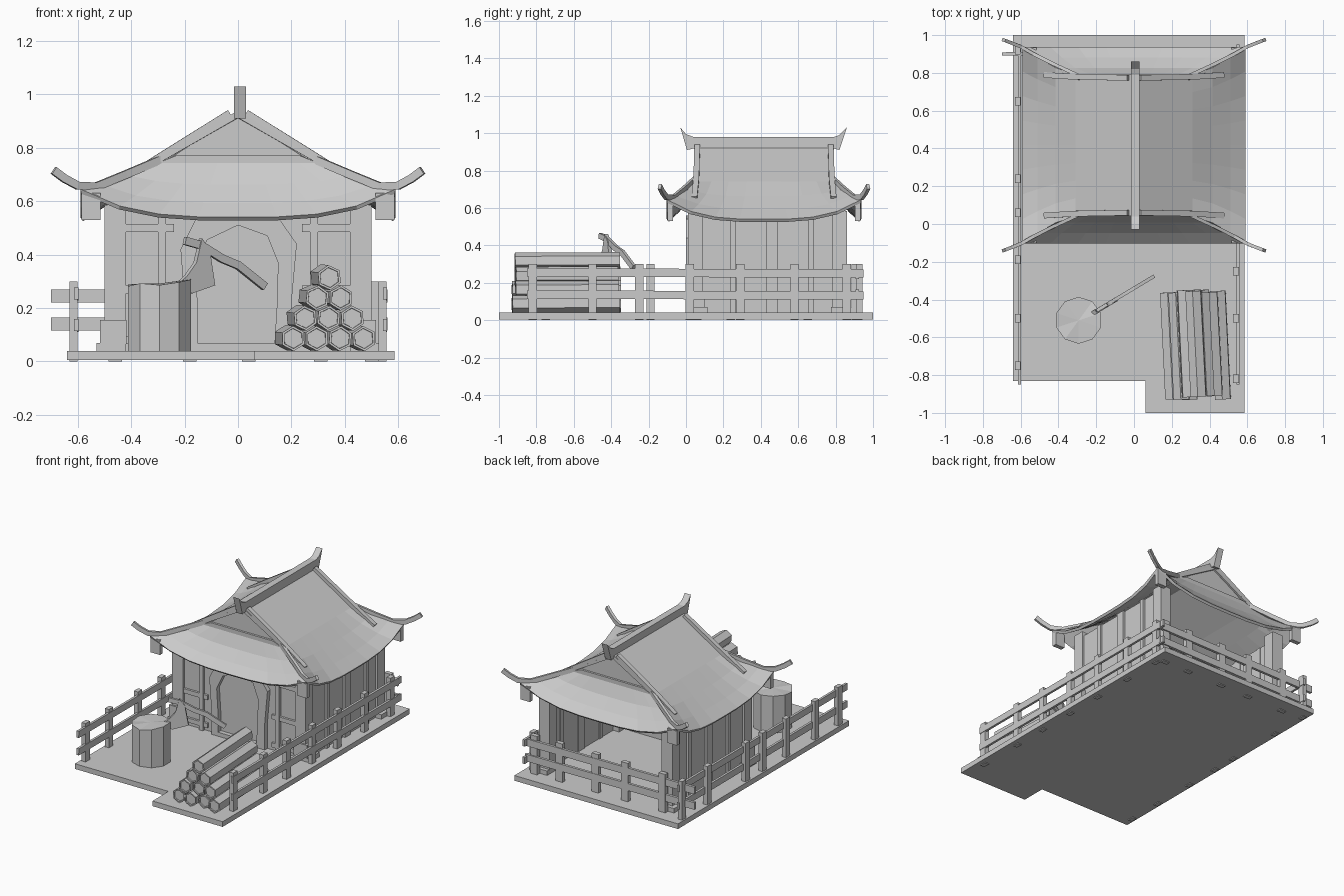
import bpy, bmesh, math, random
from mathutils import Vector, Matrix

random.seed(4)
if "Cube" in bpy.data.objects:
    bpy.data.objects.remove(bpy.data.objects["Cube"])

grey = bpy.data.materials.new("plain grey")
grey.use_nodes = True
COLOR = (0.6, 0.6, 0.6, 1)
grey.diffuse_color = COLOR
grey.node_tree.nodes["Principled BSDF"].inputs["Base Color"].default_value = COLOR


def finish(name, bm):
    bmesh.ops.recalc_face_normals(bm, faces=bm.faces)
    me = bpy.data.meshes.new(name)
    bm.to_mesh(me)
    bm.free()
    me.materials.append(grey)
    ob = bpy.data.objects.new(name, me)
    bpy.context.collection.objects.link(ob)
    return ob


def box(name, center, size):
    bm = bmesh.new()
    bmesh.ops.create_cube(bm, size=1)
    bmesh.ops.scale(bm, vec=size, verts=bm.verts)
    bmesh.ops.translate(bm, vec=center, verts=bm.verts)
    return finish(name, bm)


def prism(name, points, offset):
    """Extrude a flat outline of 3D points along an offset."""
    bm = bmesh.new()
    face = bm.faces.new([bm.verts.new(p) for p in points])
    new = bmesh.ops.extrude_face_region(bm, geom=[face])["geom"]
    moved = [g for g in new if isinstance(g, bmesh.types.BMVert)]
    bmesh.ops.translate(bm, vec=offset, verts=moved)
    return finish(name, bm)


def bar(name, path, width, height):
    """Sweep an upright rectangle along a path."""
    bm = bmesh.new()
    path = [Vector(p) for p in path]
    rings = []
    for i, p in enumerate(path):
        along = (path[min(i + 1, len(path) - 1)] - path[max(i - 1, 0)]).normalized()
        side = along.cross(Vector((0, 0, 1))).normalized()
        up = side.cross(along)
        rings.append([bm.verts.new(p + side * sx * width / 2 + up * sz * height / 2)
                      for sx, sz in ((-1, -1), (1, -1), (1, 1), (-1, 1))])
    for a, b in zip(rings, rings[1:]):
        for k in range(4):
            bm.faces.new((a[k], a[k - 1], b[k - 1], b[k]))
    bm.faces.new(rings[0])
    bm.faces.new(rings[-1])
    return finish(name, bm)


# Ground platform with the step out under the logs
outline = [(-.64, 1), (.585, 1), (.585, -1), (.06, -1), (.06, -.83), (-.64, -.83)]
prism("platform", [(x, y, .005) for x, y in outline], (0, 0, .035))

# Fences
for side, x, posts in (("right", .54, (-.82, -.5, -.25, .02, .29, .58, .86)),
                       ("left", -.615, (-.75, -.5, -.19, .06, .24, .65, .92))):
    for y in posts:
        box(side + "_fence_post", (x, y, .15), (.03, .045, .3))
    for z in (.137, .255):
        bar(side + "_fence_rail", [(x + .01, -.85, z), (x + .01, .95, z - .005)], .016, .045)
for x in (.5, .31, .04, -.18, -.46):
    box("back_fence_post", (x, .9, .15), (.05, .03, .3))
for z in (.14, .245):
    bar("back_fence_rail", [(-.7, .9, z), (.56, .915, z)], .018, .048)

# House walls and pillars
box("front_wall", (0, .045, .32), (.94, .03, .56))
for s in (-1, 1):
    box("side_wall", (s * .475, .43, .3), (.02, .8, .52))
    for y, w in ((.25, .03), (.46, .06), (.67, .03)):
        box("side_pillar", (s * .48, y, .3), (.04, w, .52))
    for y in (.05, .82):
        box("corner_pillar", (s * .46, y, .31), (.08, .08, .55))
        box("pillar_foot", (s * .475, y + .01, .055), (.11, .11, .03))
    box("front_pillar_base", (s * .467, .05, .11), (.1, .1, .09))
    box("front_post", (s * .285, .025, .31), (.03, .03, .54))
    for z in (.08, .27, .5):
        box("front_crossbar", (s * .34, .025, z), (.2, .02, .03))
box("door_sill", (0, .015, .052), (.3, .03, .03))

# Arched door frame between an inner and an outer line
inner = [(-.15, .04), (-.15, .2), (-.16, .36), (-.115, .455), (0, .51),
         (.11, .47), (.15, .37), (.145, .2), (.135, .04)]
outer = [(-.2, .04), (-.2, .22), (-.215, .42), (-.16, .53), (0, .56),
         (.15, .54), (.22, .44), (.2, .22), (.2, .04)]
for i in range(len(inner) - 1):
    quad = (inner[i], inner[i + 1], outer[i + 1], outer[i])
    prism("door_frame", [(x, 0, z) for x, z in quad], (0, .04, 0))

# Roof: curved rings from eave up to the gable base, then the ridge
CY, N = .417, 8
LEVELS = [(.59, .52, .54, .105), (.51, .465, .593, .07), (.415, .41, .662, .035),
          (.31, .375, .742, 0)]
bm = bmesh.new()
rings = []
for a, b, z, lift in LEVELS:
    ring = []
    for (x0, y0), (x1, y1) in (((-1, -1), (1, -1)), ((1, -1), (1, 1)),
                               ((1, 1), (-1, 1)), ((-1, 1), (-1, -1))):
        for k in range(N):
            t = k / N
            rise = lift * abs(2 * t - 1) ** 3.2
            ring.append(bm.verts.new((a * (x0 + (x1 - x0) * t),
                                      CY + b * (y0 + (y1 - y0) * t), z + rise)))
    rings.append(ring)
for lo, hi in zip(rings, rings[1:]):
    for k in range(4 * N):
        j = (k + 1) % (4 * N)
        bm.faces.new((lo[k], lo[j], hi[j], hi[k]))
top = rings[-1]
front_peak, back_peak = [bm.verts.new((0, CY + s * .375, .94)) for s in (-1, 1)]
gables = [bm.faces.new(top[0:N + 1] + [front_peak]),
          bm.faces.new(top[2 * N:3 * N + 1] + [back_peak])]
bm.faces.new(top[N:2 * N + 1] + [back_peak, front_peak])
bm.faces.new(top[3 * N:] + [top[0], front_peak, back_peak])
# Recessed triangular panel in each gable
bmesh.ops.recalc_face_normals(bm, faces=bm.faces)
bmesh.ops.inset_individual(bm, faces=gables, thickness=.028, depth=0)
bmesh.ops.inset_individual(bm, faces=gables, thickness=.001, depth=-.012)
roof = finish("roof", bm)
thick = roof.modifiers.new("thickness", "SOLIDIFY")
thick.thickness = .018
thick.offset = -1

# Ridge beam with upturned ends
ridge = [(-.03, 1.03), (.0, .995), (.04, .98), (.79, .98), (.82, .99), (.86, 1.03),
         (.82, .91), (.78, .92), (.05, .92), (.005, .91)]
prism("ridge_beam", [(-.015, y, z) for y, z in ridge], (.045, 0, 0))

# Rake ridges, hip ridges and hanging corner brackets
for s in (-1, 1):
    for e in (-1, 1):
        def at(x, y, z):
            return (s * x, CY + e * (CY - y), z)
        bar("rake_ridge", [at(.03, .06, .928), at(.31, .055, .753), at(.47, .045, .65)], .03, .03)
        bar("hip_ridge", [at(.29, .05, .755), at(.42, -.01, .7), at(.53, -.065, .655),
                          at(.6, -.105, .658), at(.65, -.125, .685), at(.69, -.14, .715)],
            .018, .03)
        box("corner_bracket", at(.55, -.085, .58), (.07, .03, .1))

# Log pile of hexagonal logs with hollowed ends
RADIUS = .047
for row in range(4):
    for n in range(4 - row):
        x = .207 + n * .088 + row * .045
        z = .086 + row * .076
        front = Vector((x, -.92 + random.uniform(-.015, .015), z))
        back = Vector((x - .028, -.355 + random.uniform(-.01, .01), z + .003))
        axis = back - front
        bm = bmesh.new()
        bmesh.ops.create_cone(bm, cap_ends=True, segments=6, radius1=RADIUS,
                              radius2=RADIUS, depth=axis.length)
        caps = [f for f in bm.faces if len(f.verts) == 6]
        bmesh.ops.inset_individual(bm, faces=caps, thickness=.009, depth=0)
        bmesh.ops.inset_individual(bm, faces=caps, thickness=.001, depth=-.008)
        turn = axis.to_track_quat("Z", "Y").to_matrix().to_4x4()
        spin = Matrix.Rotation(random.uniform(-.15, .15), 4, "Z")
        bmesh.ops.transform(bm, verts=bm.verts,
                            matrix=Matrix.Translation((front + back) / 2) @ turn @ spin)
        finish("log", bm)

# Chopping stump with an uneven, faceted top
bm = bmesh.new()
bmesh.ops.create_cone(bm, cap_ends=True, segments=10, radius1=.124, radius2=.124, depth=.24)
lid = [f for f in bm.faces if f.normal.z > .9]
bmesh.ops.poke(bm, faces=lid)
for v in bm.verts:
    if v.co.z > 0:
        v.co.z += v.co.x * .08 + random.uniform(0, .02) if v.co.xy.length > .05 else .012
bmesh.ops.translate(bm, vec=(-.293, -.51, .16), verts=bm.verts)
finish("stump", bm)


# Axe stuck in the stump
def slope_y(x):
    return -.46 + .6 * (x + .2)


head = [(-.144, .46), (-.165, .37), (-.2, .32), (-.25, .275), (-.18, .255),
        (-.095, .285), (-.105, .35), (-.115, .42)]
prism("axe_head", [(x + .01, slope_y(x) - .01, z) for x, z in head], (-.012, .02, 0))
handle = ((-.2, .452), (-.14, .435), (-.06, .385), (0, .36), (.05, .32), (.1, .28))
bar("axe_handle", [(x, slope_y(x), z) for x, z in handle], .018, .03)
